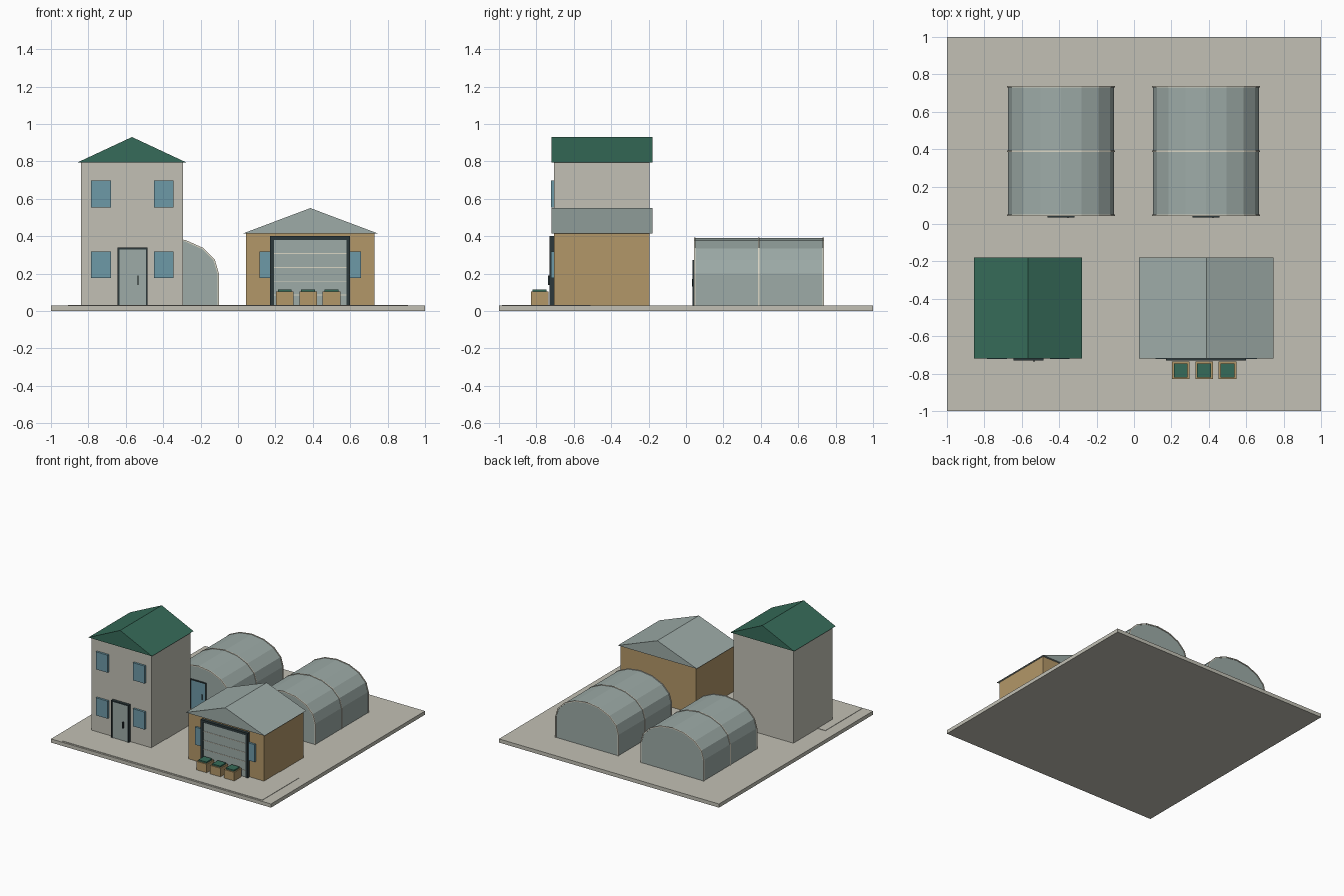
import bpy, bmesh, math

cube = bpy.data.objects.get("Cube")
if cube:
    bpy.data.objects.remove(cube, do_unlink=True)


def material(name, r, g, b):
    m = bpy.data.materials.new(name)
    m.use_nodes = True
    m.diffuse_color = (r, g, b, 1)
    m.node_tree.nodes["Principled BSDF"].inputs["Base Color"].default_value = (r, g, b, 1)
    return m


CONCRETE = material("concrete", 0.54, 0.53, 0.46)
GREEN = material("green", 0.037, 0.148, 0.1)
TAN = material("tan wood", 0.45, 0.31, 0.14)
BLUE = material("window blue", 0.155, 0.32, 0.39)
GREY = material("pale grey metal", 0.34, 0.41, 0.39)
CREAM = material("cream trim", 0.7, 0.67, 0.56)
DARK = material("dark frame", 0.025, 0.04, 0.043)


def prism(name, profile, y0, y1, mat):
    """Extrude an x-z outline along y."""
    bm = bmesh.new()
    face = bm.faces.new([bm.verts.new((x, y0, z)) for x, z in profile])
    out = bmesh.ops.extrude_face_region(bm, geom=[face])
    moved = [v for v in out["geom"] if isinstance(v, bmesh.types.BMVert)]
    bmesh.ops.translate(bm, verts=moved, vec=(0, y1 - y0, 0))
    bmesh.ops.recalc_face_normals(bm, faces=bm.faces)
    mesh = bpy.data.meshes.new(name)
    bm.to_mesh(mesh)
    bm.free()
    mesh.materials.append(mat)
    obj = bpy.data.objects.new(name, mesh)
    bpy.context.collection.objects.link(obj)
    return obj


def box(name, x0, x1, y0, y1, z0, z1, mat):
    return prism(name, [(x0, z0), (x1, z0), (x1, z1), (x0, z1)], y0, y1, mat)


GROUND, FRONT, BACK = 0.03, -0.705, -0.195

# Ground slab and thin forecourt
box("ground_slab", -1, 1, -1, 1, 0, GROUND, CONCRETE)
box("forecourt", -0.91, 0.91, -0.985, -0.51, GROUND, GROUND + 0.003, CONCRETE)


def building(name, x, half, top, wall_mat, roof_mat):
    box(name + "_walls", x - half, x + half, FRONT, BACK, GROUND, top, wall_mat)
    eave = half + 0.016
    prism(name + "_roof", [(x - eave, top - 0.003), (x + eave, top - 0.003), (x, top + 0.132)],
          FRONT - 0.015, BACK + 0.015, roof_mat)


def window(name, x, z):
    box(name, x - 0.053, x + 0.053, FRONT - 0.017, FRONT, z - 0.072, z + 0.072, BLUE)


def frame(name, x, half, top, y, depth, bar):
    """Two posts and a lintel."""
    lo, hi = x - half, x + half
    prism(name, [(lo, GROUND), (lo + bar, GROUND), (lo + bar, top - bar), (hi - bar, top - bar),
                 (hi - bar, GROUND), (hi, GROUND), (hi, top), (lo, top)], y - depth, y, DARK)


# Tall house with four windows and a door
building("house", -0.567, 0.273, 0.798, CONCRETE, GREEN)
for side, x in (("right", -0.733), ("left", -0.397)):
    for level, z in (("lower", 0.247), ("upper", 0.625)):
        window(f"house_{level}_{side}_window", x, z)
frame("house_door_frame", -0.563, 0.08, 0.34, FRONT, 0.024, 0.01)
box("house_door", -0.634, -0.492, FRONT - 0.018, FRONT, GROUND, 0.332, GREY)
box("house_door_handle", -0.537, -0.531, FRONT - 0.032, FRONT - 0.018, 0.14, 0.19, DARK)

# Workshop with a roller door
building("workshop", 0.387, 0.343, 0.418, TAN, GREY)
window("workshop_right_window", 0.168, 0.247)
window("workshop_left_window", 0.604, 0.247)
frame("roller_door_frame", 0.386, 0.214, 0.4, FRONT, 0.026, 0.02)
box("roller_door", 0.19, 0.582, FRONT - 0.019, FRONT, GROUND, 0.384, GREY)
for i in range(4):
    z = 0.085 + i * 0.074
    box(f"roller_door_seam_{i + 1}", 0.192, 0.58, FRONT - 0.022, FRONT - 0.018,
        z - 0.002, z + 0.002, CREAM)

# Planters in front of the roller door
for i in range(3):
    x = 0.25 + i * 0.125
    box(f"planter_{i + 1}", x - 0.047, x + 0.047, -0.83, -0.735, GROUND, 0.103, TAN)
    box(f"planter_greenery_{i + 1}", x - 0.037, x + 0.037, -0.82, -0.745, 0.1, 0.115, GREEN)


def arch(x, grow=0.0):
    """Tunnel outline from right foot over the top to left foot."""
    pts = [(x + 0.284 + grow, GROUND)]
    for k in range(9):
        a = math.pi * k / 8
        pts.append((x + (0.284 + grow) * math.cos(a), 0.2 + (0.19 + grow) * math.sin(a)))
    return pts + [(x - 0.284 - grow, GROUND)]


# Two tunnel greenhouses with thin hoops and front doors
for side, x in (("right", -0.39), ("left", 0.385)):
    name = f"greenhouse_{side}"
    prism(name + "_cover", arch(x), 0.046, 0.734, GREY)
    for part, y in (("front", 0.046), ("middle", 0.39), ("back", 0.734)):
        prism(f"{name}_{part}_hoop", arch(x, 0.004) + arch(x, -0.004)[::-1],
              y - 0.004, y + 0.004, CREAM)
    frame(name + "_door_frame", x, 0.073, 0.272, 0.046, 0.01, 0.008)
    box(name + "_door", x - 0.066, x + 0.066, 0.039, 0.046, GROUND, 0.265, BLUE)
    box(name + "_door_handle", x + 0.035, x + 0.041, 0.032, 0.039, 0.13, 0.17, DARK)
